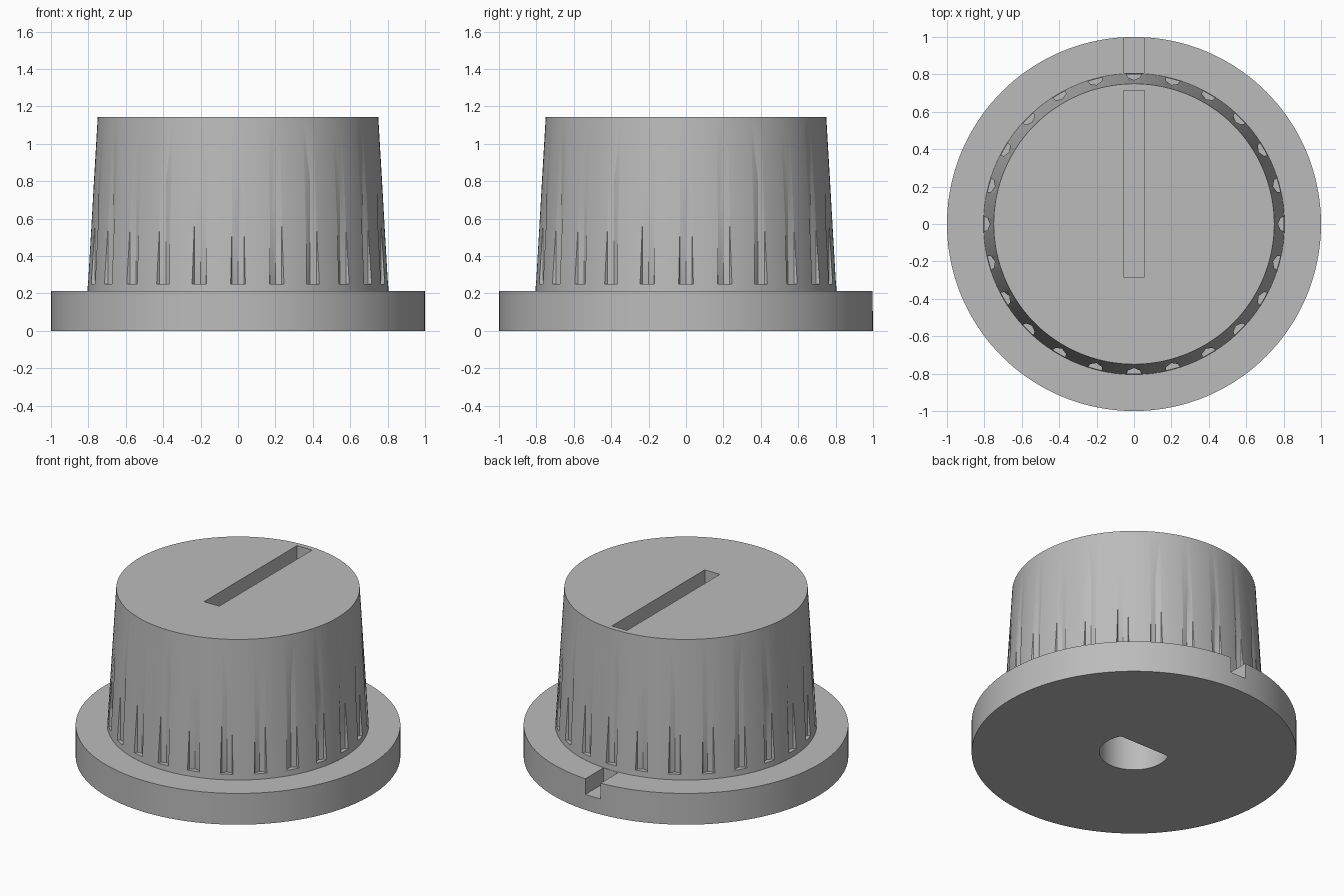
import bpy, bmesh
from math import sin, cos, pi, asin, radians

cube = bpy.data.objects.get("Cube")
if cube:
    bpy.data.objects.remove(cube, do_unlink=True)

grey = bpy.data.materials.new("plain grey")
grey.use_nodes = True
colour = (0.5, 0.5, 0.5, 1)
grey.diffuse_color = colour
grey.node_tree.nodes["Principled BSDF"].inputs["Base Color"].default_value = colour

RIM_TOP, TOP = 0.2125, 1.1425
SLOT_WIDTH, SLOT_DEPTH = 0.114, 0.107


def new_object(name, bm):
    bmesh.ops.recalc_face_normals(bm, faces=bm.faces[:])
    mesh = bpy.data.meshes.new(name)
    bm.to_mesh(mesh)
    bm.free()
    mesh.materials.append(grey)
    obj = bpy.data.objects.new(name, mesh)
    bpy.context.collection.objects.link(obj)
    return obj


def lathe(name, profile, sides):
    """Revolve (radius, height) points around z and cap both ends."""
    bm = bmesh.new()
    rings = [[bm.verts.new((r * cos(2 * pi * i / sides), r * sin(2 * pi * i / sides), z))
              for i in range(sides)] for r, z in profile]
    for low, high in zip(rings, rings[1:]):
        for i in range(sides):
            j = (i + 1) % sides
            bm.faces.new((low[i], low[j], high[j], high[i]))
    bm.faces.new(rings[0])
    bm.faces.new(rings[-1])
    return new_object(name, bm)


def add_prism(bm, outline, z0, z1):
    """Extrude a flat outline from z0 to z1."""
    low = [bm.verts.new((x, y, z0)) for x, y in outline]
    high = [bm.verts.new((x, y, z1)) for x, y in outline]
    n = len(outline)
    for i in range(n):
        j = (i + 1) % n
        bm.faces.new((low[i], low[j], high[j], high[i]))
    bm.faces.new(low)
    bm.faces.new(high)


def rectangle(y0, y1):
    w = SLOT_WIDTH / 2
    return [(-w, y0), (w, y0), (w, y1), (-w, y1)]


# Knob: wide flange with a tapered grip on top
knob = lathe("knob", [(1, 0), (1, RIM_TOP), (0.805, RIM_TOP), (0.75, TOP)], 144)

cutters = bmesh.new()

# Eight-sided flutes around the grip, one corner pointing inward
for k in range(24):
    a = 2 * pi * k / 24
    cx, cy = 0.815 * cos(a), 0.815 * sin(a)
    add_prism(cutters, [(cx + 0.045 * cos(a + i * pi / 4), cy + 0.045 * sin(a + i * pi / 4))
                        for i in range(8)], 0.25, TOP + 0.1)

# Pointer slot in the top and index notch in the flange
add_prism(cutters, rectangle(-0.283, 0.715), TOP - SLOT_DEPTH, TOP + 0.1)
add_prism(cutters, rectangle(0.807, 1.1), RIM_TOP - SLOT_DEPTH, RIM_TOP + 0.03)

# D-shaped shaft hole, flat side toward the back
radius, flat = 0.214, 0.1
start = pi - asin(flat / radius)
sweep = pi + 2 * asin(flat / radius)
add_prism(cutters, [(radius * cos(start + sweep * i / 48), radius * sin(start + sweep * i / 48))
                    for i in range(49)], -0.1, 0.8)

cutter = new_object("cutter", cutters)
cutter.hide_render = True

# Apply the cuts
cut = knob.modifiers.new("cuts", "BOOLEAN")
cut.operation = "DIFFERENCE"
cut.solver = "EXACT"
cut.object = cutter
bpy.ops.object.select_all(action="DESELECT")
knob.select_set(True)
bpy.context.view_layer.objects.active = knob
bpy.ops.object.modifier_apply(modifier=cut.name)
bpy.data.objects.remove(cutter, do_unlink=True)

bpy.ops.object.shade_smooth_by_angle(angle=radians(30))
